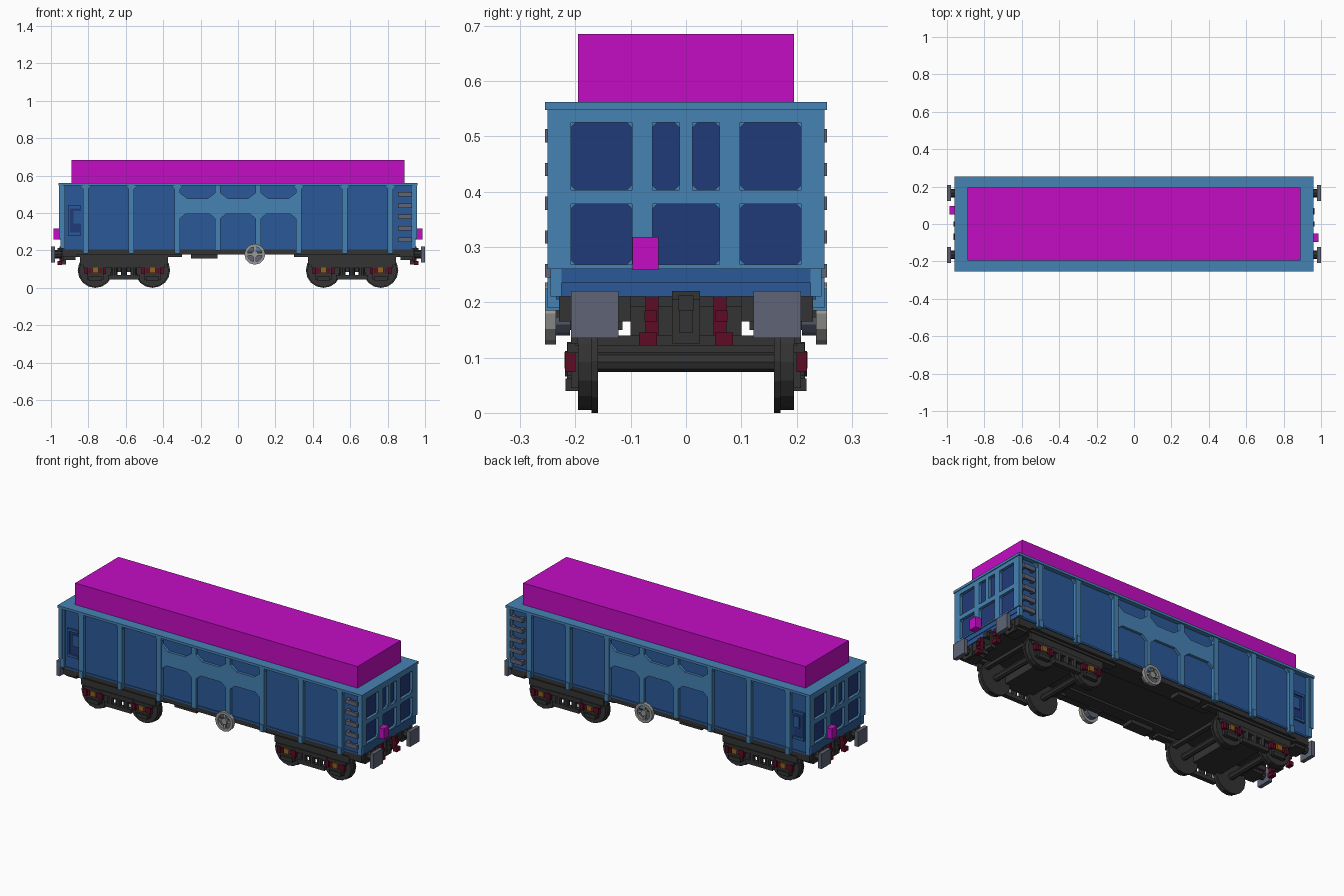
import bpy, bmesh, math
from mathutils import Matrix, Vector

if "Cube" in bpy.data.objects:
    bpy.data.objects.remove(bpy.data.objects["Cube"])


def material(name, hexcode):
    srgb = [int(hexcode[i:i + 2], 16) / 255 for i in (0, 2, 4)]
    col = [c / 12.92 if c < 0.04045 else ((c + 0.055) / 1.055) ** 2.4 for c in srgb] + [1]
    m = bpy.data.materials.new(name)
    m.use_nodes = True
    m.diffuse_color = col
    b = m.node_tree.nodes["Principled BSDF"]
    b.inputs["Base Color"].default_value = col
    b.inputs["Roughness"].default_value = 0.8
    return m


FRAME = material("steel blue", "4682B4")
PANEL = material("medium blue", "2B5A99")
NAVY = material("navy", "213B78")
LOAD = material("magenta", "C40CC4")
DARK = material("charcoal", "333333")
GREY = material("slate grey", "5E6476")
LIGHT = material("light grey", "999996")
RED = material("dark red", "5E0C26")
BROWN = material("orange brown", "93601E")


def box(bm, x0, x1, y0, y1, z0, z1):
    mat = Matrix.Translation(((x0 + x1) / 2, (y0 + y1) / 2, (z0 + z1) / 2)) @ \
        Matrix.Diagonal((abs(x1 - x0), abs(y1 - y0), abs(z1 - z0), 1))
    bmesh.ops.create_cube(bm, size=1, matrix=mat)


def cyl(bm, axis, center, r, depth, seg=16):
    rot = Matrix.Rotation(math.pi / 2, 4, 'Y' if axis == 'x' else 'X') if axis != 'z' else Matrix()
    bmesh.ops.create_cone(bm, cap_ends=True, segments=seg, radius1=r, radius2=r, depth=depth,
                          matrix=Matrix.Translation(center) @ rot)


def gusset(bm, corner, du, dv, thick):
    """Triangular corner plate spanned by du and dv, extruded by thick."""
    c, du, dv, t = map(Vector, (corner, du, dv, thick))
    a = [bm.verts.new(p) for p in (c, c + du, c + dv)]
    b = [bm.verts.new(p + t) for p in (c, c + du, c + dv)]
    faces = [bm.faces.new(a), bm.faces.new(b[::-1])]
    for i in range(3):
        j = (i + 1) % 3
        faces.append(bm.faces.new((a[j], a[i], b[i], b[j])))
    bmesh.ops.recalc_face_normals(bm, faces=faces)


def finish(name, bm, mat, mirror=""):
    me = bpy.data.meshes.new(name)
    bm.to_mesh(me)
    bm.free()
    me.materials.append(mat)
    ob = bpy.data.objects.new(name, me)
    bpy.context.scene.collection.objects.link(ob)
    if mirror:
        mod = ob.modifiers.new("Mirror", 'MIRROR')
        mod.use_axis = ('x' in mirror, 'y' in mirror, False)
        mod.use_mirror_merge = False
    return ob


def boxes(name, mat, items, mirror=""):
    bm = bmesh.new()
    for it in items:
        box(bm, *it)
    return finish(name, bm, mat, mirror)


# Body shell, rim and load
boxes("body_core", PANEL, [(-.935, .935, -.23, .23, .21, .552)])
boxes("top_rim", FRAME, [(-.96, .96, -.255, .255, .548, .562)])
boxes("load", LOAD, [(-.89, .89, -.195, .195, .555, .685)])

# Side ribs, corner posts and sills, shared by both sides
bm = bmesh.new()
ribs = (-.815, -.57, -.325, .325, .57, .815)
for x in ribs:
    box(bm, x - .015, x + .015, -.25, -.225, .19, .55)
    box(bm, x - .012, x + .012, -.255, -.23, .185, .225)
    for s in (-1, 1):
        gusset(bm, (x + s * .015, -.245, .55), (s * .02, 0, 0), (0, 0, -.022), (0, .015, 0))
for s in (-1, 1):
    box(bm, s * .925, s * .95, -.245, -.225, .21, .55)
finish("side_ribs", bm, FRAME, "y")

# Central side framing with six cut-cornered windows
bm = bmesh.new()
box(bm, -.325, .325, -.245, -.228, .395, .478)
for x in (-.108, .108):
    box(bm, x - .014, x + .014, -.245, -.228, .2, .55)
edges = (-.31, -.122, -.094, .094, .122, .31)
for x0, x1 in zip(edges[::2], edges[1::2]):
    for x, s in ((x0, 1), (x1, -1)):
        gusset(bm, (x, -.245, .478), (s * .04, 0, 0), (0, 0, .03), (0, .015, 0))
        gusset(bm, (x, -.245, .395), (s * .03, 0, 0), (0, 0, -.025), (0, .015, 0))
finish("side_center_frame", bm, FRAME, "y")
boxes("side_sill", PANEL, [(-.93, .93, -.235, -.22, .205, .215)], "y")

# Recessed handle box at one end of each side
boxes("handle_box", PANEL, [(-.91, -.84, -.24, -.225, .425, .44), (-.91, -.84, -.24, -.225, .28, .295),
                            (-.91, -.898, -.24, -.225, .28, .44), (-.88, -.84, -.238, -.225, .345, .41)], "y")
boxes("handle_recess", NAVY, [(-.9, -.84, -.232, -.228, .295, .425)], "y")

# Ladder steps at the other end
steps = []
for i in range(5):
    z = .501 - i * .061
    steps += [(.855, .93, -.255, -.243, z - .012, z + .012),
              (.855, .872, -.245, -.225, z - .012, z + .012),
              (.913, .93, -.245, -.225, z - .012, z + .012)]
boxes("ladder_steps", GREY, steps, "y")

# End walls: recessed panels behind a window frame
boxes("end_panels", NAVY, [(.93, .94, -.225, .225, .26, .55)], "x")
boxes("end_beam", PANEL, [(.93, .95, -.23, .23, .235, .262), (.93, .946, -.23, .23, .21, .235)], "x")
upper = ((-.208, -.098), (-.061, -.012), (.012, .061), (.098, .208))
lower = ((-.208, -.098), (-.061, .061), (.098, .208))
bm = bmesh.new()
for z0, z1 in ((.525, .552), (.378, .403), (.26, .268)):
    box(bm, .935, .956, -.25, .25, z0, z1)
for cols, z0, z1 in ((upper, .403, .525), (lower, .268, .378)):
    cuts = [-.25] + [v for c in cols for v in c] + [.25]
    for y0, y1 in zip(cuts[::2], cuts[1::2]):
        box(bm, .935, .956, y0, y1, z0, z1)
    for y0, y1 in cols:
        for y, s in ((y0, 1), (y1, -1)):
            for z, t in ((z0, 1), (z1, -1)):
                gusset(bm, (.95, y, z), (0, s * .009, 0), (0, 0, t * .009), (-.012, 0, 0))
finish("end_frame", bm, FRAME, "x")

# Tail lamps, placed diagonally
boxes("tail_lamps", LOAD, [(.95, .987, -.097, -.05, .258, .318), (-.987, -.95, .05, .097, .258, .318)])

# Underframe
boxes("underframe", DARK, [(-.93, .93, -.225, .225, .192, .21)])
boxes("sole_bars", DARK, [(0, .93, -.23, -.19, .178, .21), (0, .36, -.2, -.12, .18, .2),
                          (.86, .94, -.23, -.1, .165, .21), (.87, .935, -.21, -.115, .15, .17),
                          (.3, .9, -.215, -.17, .165, .185)], "xy")
boxes("brake_gear", DARK, [(-.25, -.11, -.215, -.15, .158, .185), (.05, .13, -.24, -.19, .172, .195)], "y")

# Buffers
bm = bmesh.new()
box(bm, .978, 1.0, -.208, -.122, .135, .22)
finish("buffer_plates", bm, GREY, "xy")
bm = bmesh.new()
cyl(bm, 'x', (.945, -.165, .18), .022, .07, 8)
box(bm, .93, .943, -.2, -.13, .145, .21)
finish("buffer_shafts", bm, DARK, "xy")

# Hoses and coupling
boxes("brake_hoses", RED, [(.935, .955, -.073, -.05, .14, .21), (.94, .965, -.085, -.052, .122, .145),
                           (.93, .962, -.075, -.052, .165, .185)], "xy")
boxes("coupling", DARK, [(.92, .955, -.025, .025, .205, .22), (.92, .95, -.025, -.012, .125, .21),
                         (.92, .95, .012, .025, .125, .21), (.92, .965, -.014, .014, .185, .212),
                         (.92, .95, -.025, .025, .125, .145)], "x")

# Wheelsets
AXLES = (.457, .763)
BOGIE = .61
bm = bmesh.new()
for x in AXLES:
    cyl(bm, 'y', (x, -.165, .094), .094, .012)
    cyl(bm, 'y', (x, -.182, .092), .087, .026)
    cyl(bm, 'y', (x, -.09, .092), .018, .18, 8)
finish("wheelsets", bm, DARK, "xy")

# Bogie frames with axle guards and spring nest
bm = bmesh.new()
box(bm, BOGIE - .235, BOGIE + .235, -.208, -.195, .125, .165)
box(bm, BOGIE - .1, BOGIE + .1, -.215, -.19, .105, .128)
box(bm, BOGIE - .085, BOGIE + .085, -.215, -.19, .045, .068)
for dx in (-.05, 0, .05):
    cyl(bm, 'z', (BOGIE + dx, -.203, .088), .016, .045, 8)
for x in AXLES:
    box(bm, x - .045, x + .045, -.208, -.193, .045, .13)
    box(bm, x - .065, x + .065, -.214, -.195, .108, .125)
    box(bm, x - .035, x + .035, -.218, -.195, .04, .062)
box(bm, BOGIE - .09, BOGIE + .09, -.19, 0, .085, .13)
box(bm, BOGIE - .04, BOGIE + .04, -.1, 0, .13, .195)
for s in (-1, 1):
    box(bm, BOGIE + s * .225, BOGIE + s * .2, -.2, 0, .122, .14)
    box(bm, BOGIE + s * .06, BOGIE + s * .04, -.2, -.17, .13, .18)
finish("bogie_frames", bm, DARK, "xy")

# Axle box springs and covers
springs, covers = [], []
for x in AXLES:
    covers.append((x - .016, x + .016, -.22, -.2, .08, .11))
    for s in (-1, 1):
        springs += [(x + s * .058, x + s * .04, -.219, -.2, .074, .112),
                    (x + s * .036, x + s * .022, -.214, -.2, .078, .106)]
boxes("axle_springs", RED, springs, "xy")
boxes("axle_box_covers", BROWN, covers, "xy")

# Handwheels on both sides
C = Vector((.09, -.245, .18))
bm = bmesh.new()
ring = []
for i in range(12):
    a = 2 * math.pi * i / 12
    ring.append([bm.verts.new(C + Vector((r * math.cos(a), y, r * math.sin(a))))
                 for r, y in ((.04, -.01), (.056, -.01), (.056, .01), (.04, .01))])
for i in range(12):
    p, q = ring[i], ring[(i + 1) % 12]
    for k in range(4):
        bm.faces.new((p[k], p[(k + 1) % 4], q[(k + 1) % 4], q[k]))
bmesh.ops.recalc_face_normals(bm, faces=bm.faces[:])
cyl(bm, 'y', C, .018, .02, 8)
box(bm, C.x - .045, C.x + .045, C.y - .004, C.y + .004, C.z - .006, C.z + .006)
box(bm, C.x - .006, C.x + .006, C.y - .004, C.y + .004, C.z - .045, C.z + .045)
finish("handwheels", bm, LIGHT, "y")
bm = bmesh.new()
cyl(bm, 'y', C + Vector((0, .02, 0)), .04, .03, 12)
finish("handwheel_backs", bm, GREY, "y")
